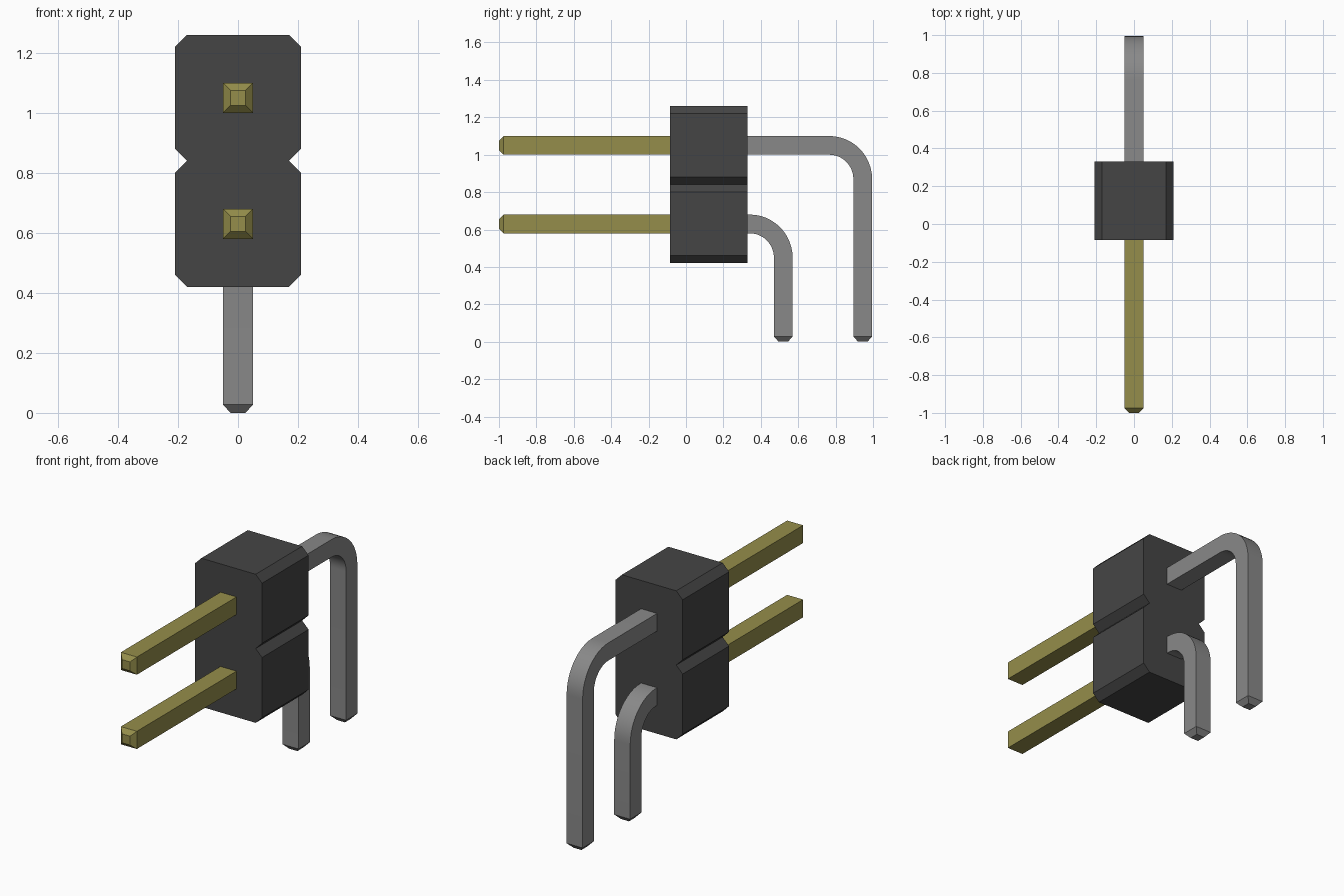
import bpy, bmesh
from math import sin, cos, pi, radians

if "Cube" in bpy.data.objects:
    bpy.data.objects.remove(bpy.data.objects["Cube"])

PIN = 0.05      # half width of a pin
TIP = 0.025     # half width of a pin's end
BEND = 0.18     # centreline radius of the bend
JOIN = 0.12     # where contact meets tail, inside the housing


def material(name, colour):
    m = bpy.data.materials.new(name)
    m.diffuse_color = (*colour, 1)
    m.use_nodes = True
    m.node_tree.nodes["Principled BSDF"].inputs["Base Color"].default_value = m.diffuse_color
    return m


def loft(name, rings, mat, smooth=False):
    """Skin a list of equal-sized rings of points and cap both ends."""
    bm = bmesh.new()
    loops = [[bm.verts.new(p) for p in r] for r in rings]
    for a, b in zip(loops, loops[1:]):
        for i in range(len(a)):
            j = (i + 1) % len(a)
            bm.faces.new((a[i], a[j], b[j], b[i]))
    bm.faces.new(loops[0])
    bm.faces.new(loops[-1])
    bmesh.ops.recalc_face_normals(bm, faces=bm.faces)
    mesh = bpy.data.meshes.new(name)
    bm.to_mesh(mesh)
    bm.free()
    mesh.materials.append(mat)
    obj = bpy.data.objects.new(name, mesh)
    bpy.context.collection.objects.link(obj)
    if smooth:
        bpy.ops.object.select_all(action='DESELECT')
        obj.select_set(True)
        bpy.context.view_layer.objects.active = obj
        bpy.ops.object.shade_smooth_by_angle(angle=radians(30))
    return obj


def square(y, z, a, h):
    """Square section at (y, z); a = 0 points along +y, pi/2 along -z."""
    return [(u * h, y + v * h * sin(a), z + v * h * cos(a))
            for u, v in ((-1, -1), (1, -1), (1, 1), (-1, 1))]


black = material("black_plastic", (0.06, 0.06, 0.06))
gold = material("gold_plating", (0.30, 0.27, 0.07))
tin = material("tin_plating", (0.25, 0.25, 0.25))

# Housing: chamfered outline with a notch between the two positions
side = [(0.17, 0.42), (0.21, 0.46), (0.21, 0.80), (0.17, 0.84),
        (0.21, 0.88), (0.21, 1.22), (0.17, 1.26)]
outline = side + [(-x, z) for x, z in reversed(side)]
loft("housing", [[(x, y, z) for x, z in outline] for y in (-0.085, 0.33)], black)

for label, z, y_leg in (("lower", 0.63, 0.52), ("upper", 1.05, 0.945)):
    # Straight front contact with a tapered tip
    loft(label + "_contact", [square(-1.0, z, 0, TIP), square(-0.975, z, 0, PIN),
                              square(JOIN, z, 0, PIN)], gold)
    # Rear tail: straight run, rounded bend, leg and tapered tip
    rings = [square(JOIN, z, 0, PIN)]
    for i in range(13):
        a = i / 12 * pi / 2
        rings.append(square(y_leg - BEND + BEND * sin(a),
                            z - BEND + BEND * cos(a), a, PIN))
    rings += [square(y_leg, 0.028, pi / 2, PIN), square(y_leg, 0, pi / 2, TIP)]
    loft(label + "_tail", rings, tin, smooth=True)
